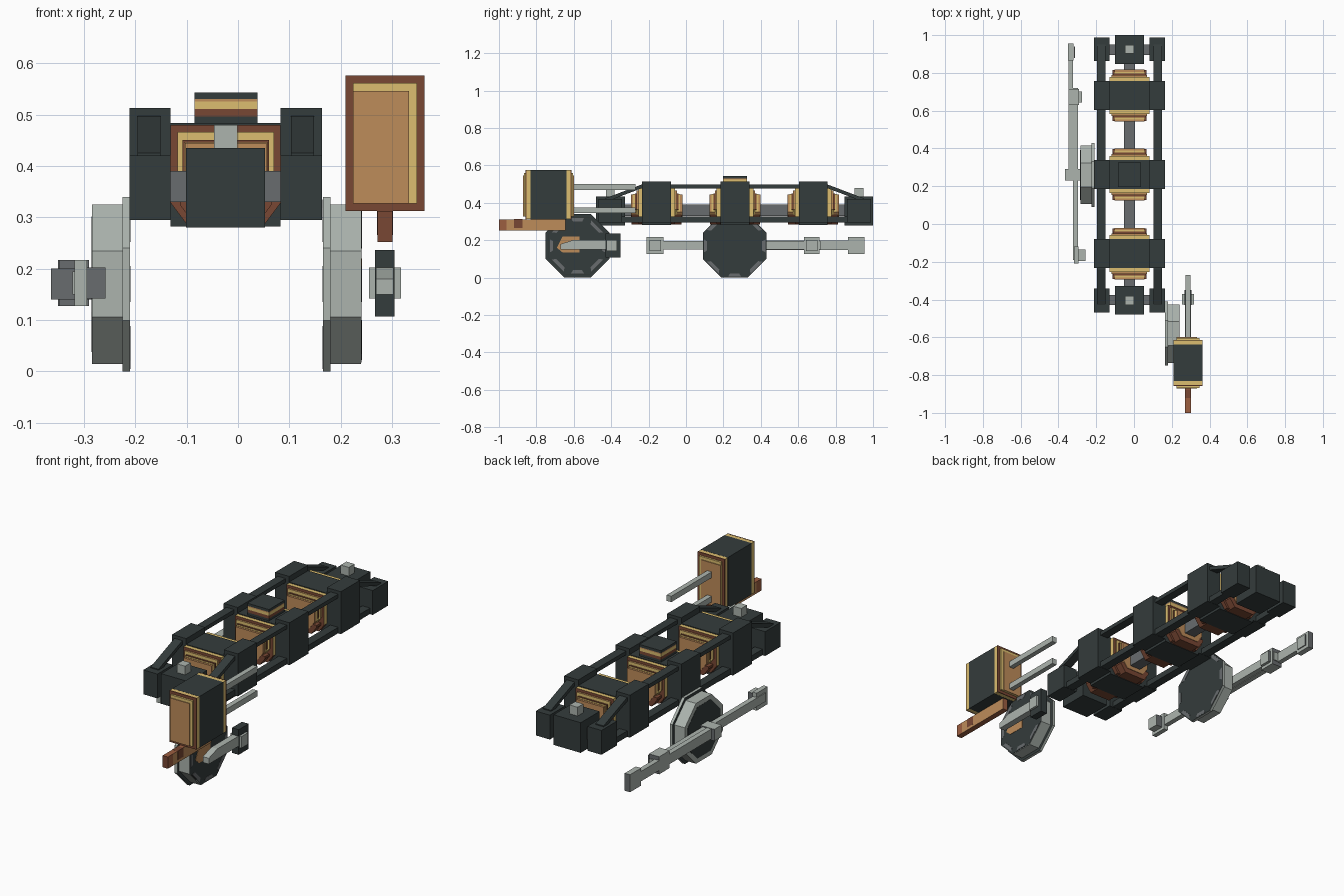
import bpy, bmesh, math

cube = bpy.data.objects.get("Cube")
if cube:
    bpy.data.objects.remove(cube, do_unlink=True)


def srgb(h):
    c = [int(h[i:i + 2], 16) / 255 for i in (0, 2, 4)]
    return [v / 12.92 if v <= 0.04045 else ((v + 0.055) / 1.055) ** 2.4 for v in c] + [1.0]


def material(name, h):
    m = bpy.data.materials.new(name)
    m.use_nodes = True
    m.diffuse_color = srgb(h)
    b = m.node_tree.nodes["Principled BSDF"]
    b.inputs["Base Color"].default_value = srgb(h)
    b.inputs["Roughness"].default_value = 0.7
    return m


DARK = material("charcoal", "343C3C")
LIGHT = material("light grey", "ACB4AE")
STEEL = material("steel grey", "686C6E")
GOLD = material("pale gold", "DCBE70")
TAN = material("copper tan", "BE8C5A")
COPPER = material("red copper", "9C5E40")
BROWN = material("dark copper", "784733")


def prism(name, pts, axis, a, b, mat, side=None, rule=None):
    """Extrude a profile along x (points are y, z) or y (points are x, z)."""
    bm = bmesh.new()
    ends = []
    for t in (a, b):
        ends.append([bm.verts.new((t, p, q) if axis == "x" else (p, t, q)) for p, q in pts])
    bm.faces.new(ends[0])
    bm.faces.new(ends[1])
    n = len(pts)
    for i in range(n):
        j = (i + 1) % n
        bm.faces.new((ends[0][i], ends[0][j], ends[1][j], ends[1][i]))
    bmesh.ops.recalc_face_normals(bm, faces=bm.faces)
    if rule:
        for f in bm.faces:
            f.material_index = 1 if rule(f.normal) else 0
    me = bpy.data.meshes.new(name)
    bm.to_mesh(me)
    bm.free()
    me.materials.append(mat)
    if side:
        me.materials.append(side)
    ob = bpy.data.objects.new(name, me)
    bpy.context.collection.objects.link(ob)
    return ob


def box(name, x0, x1, y0, y1, z0, z1, mat, side=None, rule=None):
    return prism(name, [(x0, z0), (x1, z0), (x1, z1), (x0, z1)], "y", y0, y1, mat, side, rule)


CX, CY = -0.024, 0.26        # centre of the long frame
FACES_Y = lambda n: abs(n.y) > 0.5
FACES_X = lambda n: abs(n.x) > 0.5
FRAME = lambda n: abs(n.y) > 0.5 or n.z < -0.3

# Central spine
box("spine", CX - 0.03, CX + 0.03, -0.34, 0.86, 0.33, 0.39, STEEL)


# Three coil drums held by dark saddles
def drum_profile(inset, top, bottom):
    w = 0.107 - inset
    c = 0.03
    return [(CX - w + c, bottom), (CX + w - c, bottom), (CX + w, bottom + c + 0.01),
            (CX + w, top), (CX - w, top), (CX - w, bottom + c + 0.01)]


# Each layer: name, inset, top, bottom, half length, side colour, end colour
LAYERS = [("frame", 0.0, 0.48, 0.288, 0.098, GOLD, BROWN),
          ("gold_band", 0.013, 0.466, 0.325, 0.108, TAN, GOLD),
          ("copper_band", 0.023, 0.45, 0.325, 0.116, BROWN, BROWN),
          ("foot", 0.018, 0.335, 0.284, 0.134, BROWN, BROWN),
          ("panel_trim", 0.026, 0.447, 0.31, 0.126, GOLD, TAN),
          ("panel", 0.028, 0.445, 0.31, 0.137, TAN, TAN)]
for k, yc in enumerate((-0.157, 0.262, 0.68)):
    for nm, ins, top, bot, hy, m, end in LAYERS:
        prism(f"drum_{nm}_{k}", drum_profile(ins, top, bot), "y", yc - hy, yc + hy, m, end, FRAME)
    box(f"saddle_middle_{k}", CX - 0.107, CX + 0.107, yc - 0.077, yc + 0.077, 0.282, 0.484, DARK)
    for s in (-1, 1):
        xs = sorted((CX + s * 0.107, CX + s * 0.187))
        box(f"saddle_side_{k}_{s}", *xs, yc - 0.077, yc + 0.077, 0.295, 0.513, DARK)

# Layered hatch on the middle drum
for nm, z0, z1, m in (("base", 0.48, 0.496, DARK), ("copper", 0.496, 0.511, BROWN),
                      ("gold", 0.511, 0.525, GOLD), ("trim", 0.525, 0.530, TAN),
                      ("lid", 0.530, 0.543, DARK)):
    box(f"hatch_{nm}", -0.085, 0.038, 0.197, 0.325, z0, z1, m)

# End blocks, mirrored front to back
for s in (-1, 1):
    def ends(a, b):
        return sorted((CY + s * a, CY + s * b))
    tag = "front" if s < 0 else "back"
    box(f"end_block_{tag}", CX - 0.077, CX + 0.077, *ends(0.587, 0.74), 0.28, 0.435, DARK)
    box(f"end_knob_{tag}", CX - 0.023, CX + 0.023, *ends(0.642, 0.688), 0.435, 0.48, LIGHT)
    box(f"end_crossbar_{tag}", CX - 0.12, CX + 0.12, *ends(0.635, 0.69), 0.33, 0.39, STEEL)
    for t in (-1, 1):
        xs = sorted((CX + t * 0.107, CX + t * 0.187))
        box(f"corner_block_{tag}_{t}", *xs, *ends(0.602, 0.728), 0.295, 0.42, DARK)

# Upper bent rails and lower straight rails
for t in (-1, 1):
    xs = sorted((CX + t * 0.127, CX + t * 0.172))
    path = [(-0.43, 0.425), (-0.24, 0.497), (0.76, 0.497), (0.95, 0.425)]
    rail = path + [(y, z - 0.02) for y, z in reversed(path)]
    prism(f"upper_rail_{t}", rail, "x", *xs, DARK)
    box(f"lower_rail_{t}", *xs, -0.4, 0.92, 0.296, 0.326, DARK)


# Octagonal wheels with dark faces and worn strips along the edges
def octagon(yc, zc, apothem):
    r = apothem / math.cos(math.pi / 8)
    return [(yc + r * math.cos(math.pi / 8 + i * math.pi / 4),
             zc + r * math.sin(math.pi / 8 + i * math.pi / 4)) for i in range(8)]


def worn_strips(name, yc, x0, x1, radius):
    for i in range(8):
        a = i * math.pi / 4
        h = 0.045 if i % 2 else 0.035
        corners = ((radius, -h), (radius, h), (radius - 0.018, h * 0.7), (radius - 0.018, -h * 0.7))
        pts = [(yc + r * math.cos(a) - t * math.sin(a), 0.17 + r * math.sin(a) + t * math.cos(a))
               for r, t in corners]
        prism(f"{name}_{i}", pts, "x", x0, x1, STEEL)


for nm, yc, inner, s, cap in (("left", -0.58, 0.165, 1, 0.153), ("right", 0.26, -0.21, -1, 0.132)):
    prism(f"wheel_flange_{nm}", octagon(yc, 0.17, 0.17), "x", inner, inner + s * 0.015, LIGHT, DARK, FACES_X)
    prism(f"wheel_rim_{nm}", octagon(yc, 0.17, 0.155), "x", inner + s * 0.015, inner + s * 0.074, LIGHT)
    prism(f"wheel_cap_{nm}", octagon(yc, 0.17, cap), "x", inner + s * 0.073, inner + s * 0.075, DARK)
    worn_strips(f"flange_strip_{nm}", yc, inner - s * 0.001, inner + s * 0.002, 0.165)
worn_strips("cap_strip_left", -0.58, 0.238, 0.241, 0.148)

# Long two-part arm on the right wheel
box("arm_rear_bar", -0.348, -0.322, 0.24, 0.92, 0.147, 0.198, LIGHT)
box("arm_front_bar", -0.322, -0.296, -0.19, 0.72, 0.15, 0.195, LIGHT)
box("arm_hub", -0.364, -0.284, 0.23, 0.29, 0.14, 0.2, LIGHT, STEEL, FACES_Y)
box("arm_rear_block", -0.35, -0.32, 0.865, 0.955, 0.127, 0.217, LIGHT, STEEL, FACES_Y)
box("arm_middle_block", -0.348, -0.29, 0.63, 0.715, 0.127, 0.217, LIGHT, STEEL, FACES_Y)
box("arm_front_block", -0.318, -0.294, -0.21, -0.12, 0.127, 0.217, LIGHT)
for nm, yc, x1 in (("front", -0.165, -0.258), ("middle", 0.672, -0.276), ("rear", 0.91, -0.312)):
    box(f"arm_{nm}_pin", -0.318, x1, yc - 0.03, yc + 0.03, 0.142, 0.202, LIGHT, STEEL, FACES_Y)

# Short arm beside the left wheel, with its dark end block
GX = 0.286
prism("short_arm", [(-0.67, 0.15), (-0.4, 0.15), (-0.4, 0.202), (-0.6, 0.202), (-0.67, 0.18)],
      "x", GX - 0.017, GX + 0.017, LIGHT)
box("short_arm_block", GX - 0.019, GX + 0.019, -0.43, -0.35, 0.107, 0.236, DARK)
box("short_arm_pin", GX - 0.031, GX + 0.031, -0.425, -0.37, 0.142, 0.202, LIGHT)
prism("wheel_copper_patch", [(-0.69, 0.16), (-0.66, 0.135), (-0.57, 0.135), (-0.57, 0.22), (-0.66, 0.22)],
      "x", 0.238, 0.2415, TAN)

# Detached box: dark body with stepped copper and gold ends
BY = -0.735
box("box_body", GX - 0.077, GX + 0.077, BY - 0.097, BY + 0.097, 0.312, 0.576, DARK)
box("box_frame", GX - 0.0765, GX + 0.0765, BY - 0.12, BY + 0.12, 0.3125, 0.5755, GOLD, BROWN, FACES_Y)
box("box_gold_trim", GX - 0.062, GX + 0.062, BY - 0.132, BY + 0.132, 0.327, 0.561, GOLD)
box("box_copper_panel", GX - 0.062, GX + 0.047, BY - 0.136, BY + 0.136, 0.327, 0.546, TAN)
for s in (-1, 1):
    ys = sorted((BY + s * 0.117, BY + s * 0.122))
    box(f"box_copper_edge_{s}", GX - 0.077, GX + 0.077, *ys, 0.312, 0.576, BROWN)

# Twin rods behind the box and copper bar below it
for nm, z in (("upper", 0.485), ("lower", 0.36)):
    box(f"box_rod_{nm}", GX - 0.013, GX + 0.013, -0.6, -0.27, z - 0.015, z + 0.015, LIGHT)
box("copper_bar", GX - 0.015, GX + 0.015, -0.96, -0.645, 0.252, 0.312, COPPER, TAN, FACES_X)
box("copper_bar_tip", GX - 0.015, GX + 0.015, -1.0, -0.96, 0.252, 0.312, COPPER, BROWN, FACES_Y)
box("copper_bar_collar", GX - 0.0155, GX + 0.0155, -0.92, -0.875, 0.266, 0.3125, BROWN)
